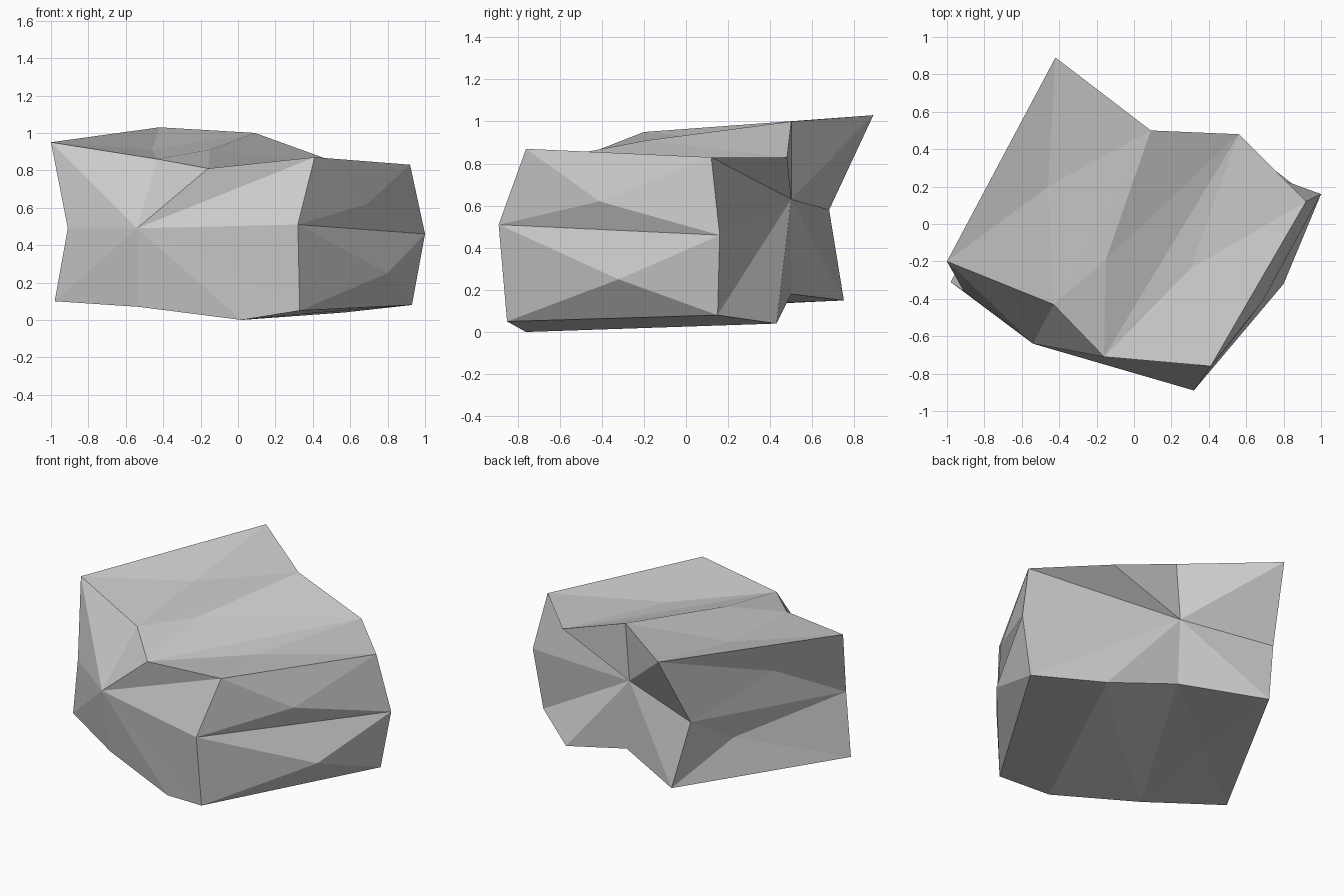
import bpy
import bmesh
from mathutils import Vector

# Remove the default cube
default_cube = bpy.data.objects.get("Cube")
if default_cube:
    bpy.data.objects.remove(default_cube, do_unlink=True)


def make_material(name, colour):
    material = bpy.data.materials.new(name)
    material.use_nodes = True
    material.diffuse_color = colour
    shader = next(node for node in material.node_tree.nodes
                  if node.type == "BSDF_PRINCIPLED")
    shader.inputs["Base Color"].default_value = colour
    shader.inputs["Roughness"].default_value = 0.9
    return material


# Rim of the front face, running over the top, down the side and back below
front_rim = [
    (-1, -.2, .95), (-.43, -.43, .86), (-.16, -.71, .81), (.41, -.76, .87),
    (.32, -.89, .51), (.33, -.85, .05), (.02, -.76, 0), (-.53, -.57, .07),
    (-.98, -.31, .1), (-.91, -.36, .49),
]

# Matching rim of the back face
back_rim = [
    (-.42, .89, 1.03), (.09, .5, 1), (.56, .48, .83), (.92, .12, .83),
    (1, .16, .46), (.93, .15, .08), (.57, .43, .04), (.08, .5, .18),
    (-.42, .75, .15), (-.51, .68, .58),
]

# Chipped centres of the panels between the rims, keyed by rim segment
panel_centres = {
    0: (-.46, .2, .91),
    1: (-.15, -.19, .91),
    2: (.3, -.24, .8),
    3: (.69, -.41, .62),
    4: (.8, -.32, .25),
    8: (-.57, .32, .36),
    9: (-.72, .1, .75),
}

front_peak = (-.54, -.64, .49)
back_peak = (.06, .5, .63)


def add_fan(bm, rim, centre):
    """Close a loop of vertices with triangles meeting at one point."""
    middle = bm.verts.new(centre)
    for index, vertex in enumerate(rim):
        following = rim[(index + 1) % len(rim)]
        bm.faces.new((vertex, following, middle))


def build_rock(name, material):
    bm = bmesh.new()
    front = [bm.verts.new(point) for point in front_rim]
    back = [bm.verts.new(point) for point in back_rim]

    # Front and back faces
    add_fan(bm, front, front_peak)
    add_fan(bm, back, back_peak)

    # Panels joining the two rims around the top, sides and underside
    for index in range(len(front)):
        following = (index + 1) % len(front)
        panel = [front[index], front[following], back[following], back[index]]
        average = sum((vertex.co for vertex in panel), Vector()) / len(panel)
        add_fan(bm, panel, panel_centres.get(index, average))

    bmesh.ops.recalc_face_normals(bm, faces=bm.faces[:])
    mesh = bpy.data.meshes.new(name)
    bm.to_mesh(mesh)
    bm.free()
    mesh.materials.append(material)
    rock = bpy.data.objects.new(name, mesh)
    bpy.context.collection.objects.link(rock)
    return rock


stone_grey = make_material("stone grey", (.6, .6, .6, 1))
build_rock("faceted_rock", stone_grey)
